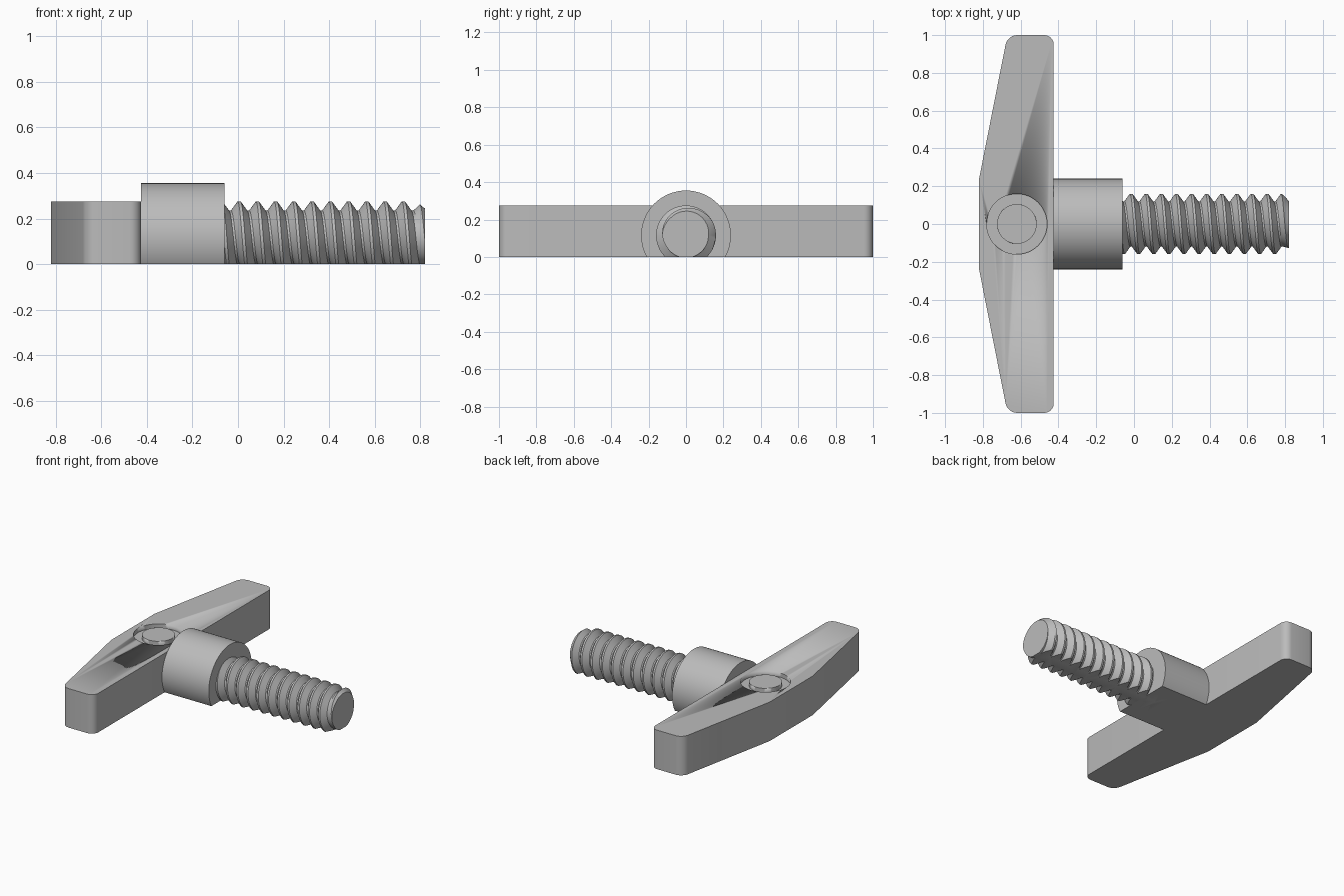
import bpy, bmesh, math
from mathutils import Vector

if "Cube" in bpy.data.objects:
    bpy.data.objects.remove(bpy.data.objects["Cube"])

AXIS_Z = 0.115          # height of the bolt axis
grey = bpy.data.materials.new("plain grey")
grey.diffuse_color = (0.5, 0.5, 0.5, 1)
grey.use_nodes = True
grey.node_tree.nodes["Principled BSDF"].inputs["Base Color"].default_value = grey.diffuse_color


def make(name, bm, smooth=30):
    bmesh.ops.recalc_face_normals(bm, faces=bm.faces)
    mesh = bpy.data.meshes.new(name)
    bm.to_mesh(mesh)
    bm.free()
    obj = bpy.data.objects.new(name, mesh)
    mesh.materials.append(grey)
    bpy.context.collection.objects.link(obj)
    bpy.ops.object.select_all(action='DESELECT')
    bpy.context.view_layer.objects.active = obj
    obj.select_set(True)
    bpy.ops.object.shade_smooth_by_angle(angle=math.radians(smooth))
    return obj


def trim(bm, point, outward):
    # cut away everything beyond a plane and close the opening
    bmesh.ops.bisect_plane(bm, geom=bm.verts[:] + bm.edges[:] + bm.faces[:], dist=1e-6,
                           plane_co=point, plane_no=outward, clear_outer=True)
    bmesh.ops.holes_fill(bm, edges=[e for e in bm.edges if e.is_boundary], sides=0)


def extrude(bm, points, z0, z1):
    face = bm.faces.new([bm.verts.new((x, y, z0)) for x, y in points])
    out = bmesh.ops.extrude_face_region(bm, geom=[face])
    bmesh.ops.translate(bm, vec=(0, 0, z1 - z0),
                        verts=[v for v in out['geom'] if isinstance(v, bmesh.types.BMVert)])


# tapered crossbar handle with rounded ends
bm = bmesh.new()
extrude(bm, [(-0.425, -1), (-0.425, 1), (-0.67, 1), (-0.82, 0.24),
             (-0.82, -0.24), (-0.67, -1)], 0, 0.275)
corners = [e for e in bm.edges if all(abs(v.co.y) > 0.9 for v in e.verts)
           and abs(e.verts[0].co.z - e.verts[1].co.z) > 0.1]
bmesh.ops.bevel(bm, geom=corners, offset=0.05, segments=6, profile=0.5, affect='EDGES')
handle = make("handle", bm)

# circular groove around a plain round button
bm = bmesh.new()
rings = []
N = 48
for r, z in ((0.105, 0.245), (0.16, 0.245), (0.16, 0.3), (0.105, 0.3)):
    rings.append([bm.verts.new((-0.62 + r * math.cos(2 * math.pi * i / N),
                                r * math.sin(2 * math.pi * i / N), z)) for i in range(N)])
for k in range(4):
    a, b = rings[k], rings[(k + 1) % 4]
    for i in range(N):
        j = (i + 1) % N
        bm.faces.new((a[i], a[j], b[j], b[i]))
cutter = make("groove_cutter", bm)
cutter.hide_render = True
cutter.hide_set(True)
groove = handle.modifiers.new("groove", 'BOOLEAN')
groove.operation = 'DIFFERENCE'
groove.solver = 'EXACT'
groove.object = cutter

# round collar, flattened underneath
bm = bmesh.new()
rings = [[bm.verts.new((x, 0.24 * math.cos(2 * math.pi * i / 64),
                        AXIS_Z + 0.24 * math.sin(2 * math.pi * i / 64))) for i in range(64)]
         for x in (-0.425, -0.06)]
for i in range(64):
    j = (i + 1) % 64
    bm.faces.new((rings[0][i], rings[0][j], rings[1][j], rings[1][i]))
for ring in rings:
    bm.faces.new(ring)
trim(bm, (0, 0, 0), (0, 0, -1))
make("collar", bm)

# threaded shaft: one helical tooth profile swept along the axis
PITCH, START, END, SEG = 0.08, -0.30, 0.82, 64
TOOTH = [(0.0, 0.12), (0.12, 0.12), (0.48, 0.16), (0.64, 0.16)]
rows = []
for turn in range(16):
    for phase, radius in TOOTH:
        row = []
        for i in range(SEG + 1):
            a = 2 * math.pi * i / SEG
            x = START + PITCH * (turn + phase + i / SEG)
            r = min(radius, max(0.12, 0.125 + (END - x) * 1.0))
            row.append(bm_v := Vector((x, r * math.cos(a), AXIS_Z + r * math.sin(a))))
        rows.append(row)
bm = bmesh.new()
grid = [[bm.verts.new(p) for p in row] for row in rows]
for a, b in zip(grid, grid[1:]):
    for i in range(SEG):
        bm.faces.new((a[i], a[i + 1], b[i + 1], b[i]))
bmesh.ops.remove_doubles(bm, verts=bm.verts, dist=1e-5)
trim(bm, (-0.2, 0, 0), (-1, 0, 0))
trim(bm, (END, 0, 0), (1, 0, 0))
trim(bm, (0, 0, 0), (0, 0, -1))
make("threaded_shaft", bm, 25)
